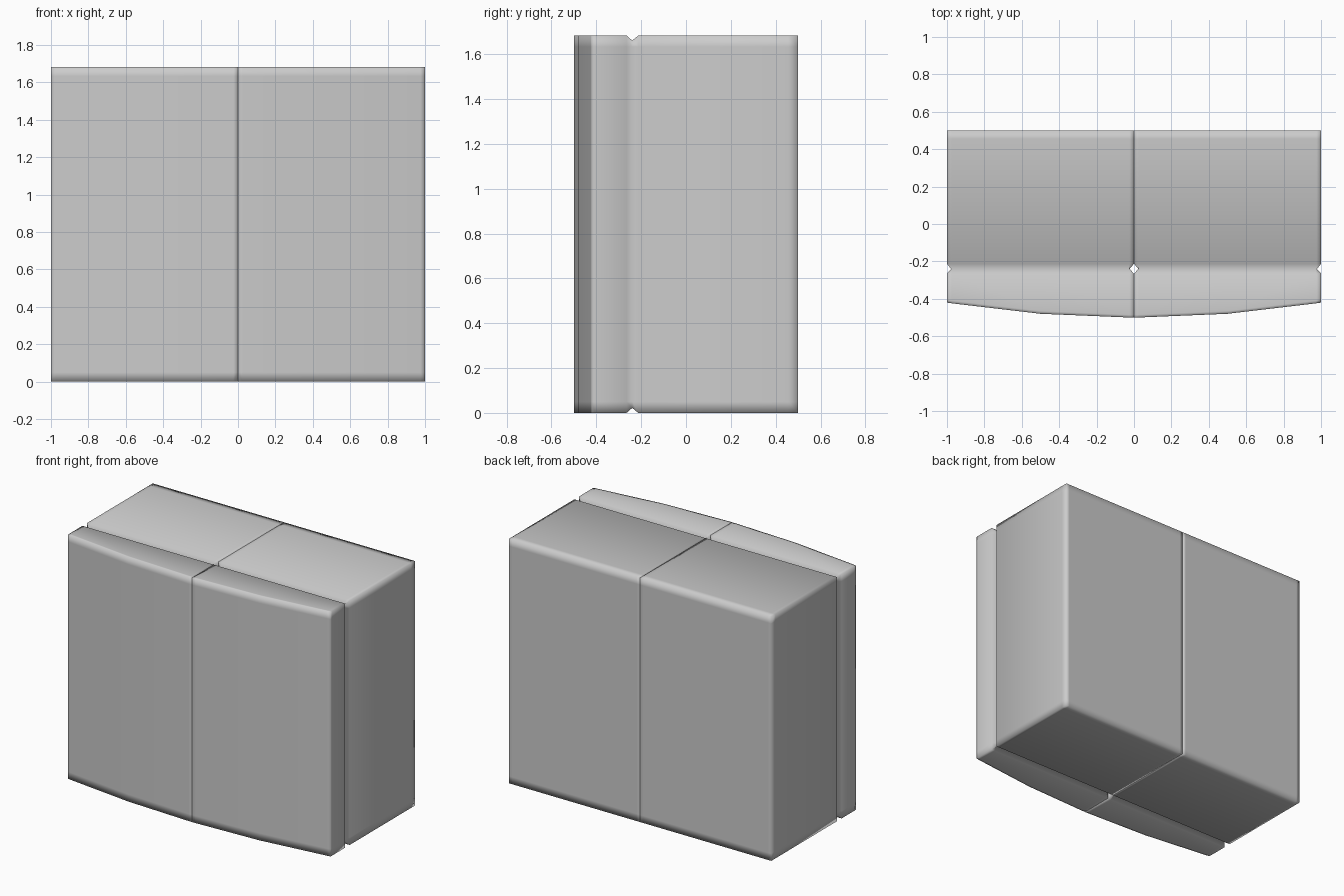
import bpy, bmesh
from mathutils import Vector, Matrix

if "Cube" in bpy.data.objects:
    bpy.data.objects.remove(bpy.data.objects["Cube"])

H = 1.683          # height
X0, X1 = 0.001, 1.0  # one cabinet half, tiny seam at the centre
GROOVE_Y, GROOVE_D = -0.24, 0.022

# Right cabinet block
bm = bmesh.new()
size = Matrix.Diagonal((X1 - X0, 1.0, H, 1.0))
bmesh.ops.create_cube(bm, size=1.0,
    matrix=Matrix.Translation(((X0 + X1) / 2, 0, H / 2)) @ size)


def cut(axis, values):
    """Add edge loops across an axis."""
    for v in values:
        co, no = Vector((0, 0, 0)), Vector((0, 0, 0))
        co[axis], no[axis] = v, 1
        bmesh.ops.bisect_plane(bm, geom=bm.verts[:] + bm.edges[:] + bm.faces[:],
                               plane_co=co, plane_no=no)


# Support loops keep the faces flat and the edges softly shaded
cut(0, (0.025, 0.5, 0.975))
cut(1, (-0.485, -0.265, GROOVE_Y, -0.213, 0.455))
cut(2, (0.05, H - 0.05))

for v in bm.verts:
    # Bowed door front
    if v.co.y < -0.48:
        v.co.y += 0.08 * v.co.x ** 2
    # V groove between door and body, all the way round
    elif abs(v.co.y - GROOVE_Y) < 0.001:
        for axis, lo, hi in ((0, X0, X1), (2, 0.0, H)):
            if v.co[axis] < lo + 1e-4:
                v.co[axis] += GROOVE_D
            elif v.co[axis] > hi - 1e-4:
                v.co[axis] -= GROOVE_D

bmesh.ops.recalc_face_normals(bm, faces=bm.faces[:])
for f in bm.faces:
    f.smooth = True

mesh = bpy.data.meshes.new("double_cabinet")
bm.to_mesh(mesh)
bm.free()
cabinet = bpy.data.objects.new("double_cabinet", mesh)
bpy.context.collection.objects.link(cabinet)

# Matching left cabinet
mirror = cabinet.modifiers.new("mirror", 'MIRROR')
mirror.use_axis[0] = True
mirror.use_mirror_merge = False
